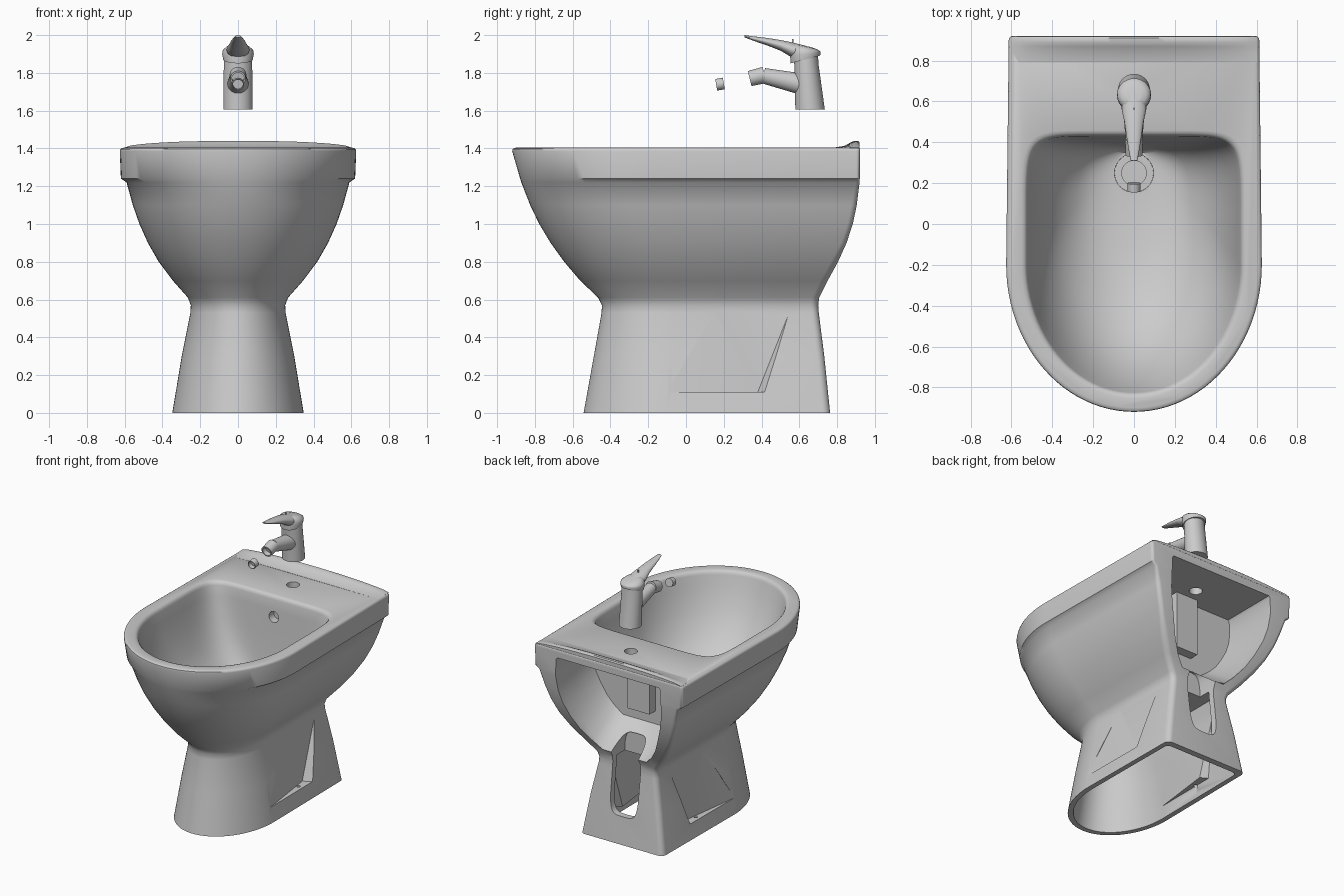
import bpy, bmesh, math
from mathutils import Vector

cube = bpy.data.objects.get("Cube")
if cube:
    bpy.data.objects.remove(cube)

ceramic = bpy.data.materials.new("light_grey_ceramic")
ceramic.use_nodes = True
GREY = (0.6, 0.6, 0.6, 1)
ceramic.diffuse_color = GREY
ceramic.node_tree.nodes["Principled BSDF"].inputs["Base Color"].default_value = GREY


def finish_mesh(name, bm):
    bmesh.ops.recalc_face_normals(bm, faces=bm.faces)
    mesh = bpy.data.meshes.new(name)
    bm.to_mesh(mesh)
    bm.free()
    obj = bpy.data.objects.new(name, mesh)
    bpy.context.collection.objects.link(obj)
    return obj


def loft(name, loops):
    """Closed solid skinned through loops with equal point counts."""
    bm = bmesh.new()
    rings = [[bm.verts.new(p) for p in loop] for loop in loops]
    count = len(rings[0])
    for low, high in zip(rings, rings[1:]):
        for i in range(count):
            j = (i + 1) % count
            bm.faces.new((low[i], low[j], high[j], high[i]))
    bm.faces.new(rings[0])
    bm.faces.new(rings[-1])
    return finish_mesh(name, bm)


def soft(value, power):
    return math.copysign(abs(value) ** power, value)


def turn(sides=40):
    return [math.tau * i / sides for i in range(sides)]


def front_arc(z, width, front, straight):
    """Half ellipse from the left side round the front to the right side."""
    return [(width * math.cos(a), straight - (straight - front) * math.sin(a), z)
            for a in (math.pi * i / 48 for i in range(49))]


def d_ring(z, width, front, straight, back, radius):
    """Plan outline: elliptical front, straight sides, rounded square back."""
    pts = front_arc(z, width, front, straight)
    rear = width * 0.98
    for side in (-1, 1):
        for i in range(7):
            a = math.pi / 2 * (i if side < 0 else 6 - i) / 6
            pts.append((side * (rear - radius + radius * math.cos(a)),
                        back - radius + radius * math.sin(a), z))
    return pts


def bowl_ring(z, width, front, straight, back, power):
    """Plan outline: elliptical front, softly squared and bowed back."""
    pts = front_arc(z, width, front, straight)
    for i in range(1, 48):
        a = math.pi * (1 - i / 48)
        pts.append((width * soft(math.cos(a), power),
                    straight + (back - straight) * soft(math.sin(a), power), z))
    return pts


def rod(name, start, end, r0, r1, sides=40):
    start, end = Vector(start), Vector(end)
    aim = (end - start).to_track_quat("Z", "Y")
    return loft(name, [[c + aim @ Vector((r * math.cos(a), r * math.sin(a), 0))
                        for a in turn(sides)] for c, r in ((start, r0), (end, r1))])


def upright_oval(y, z, width, height, power=1.0):
    return [(width * soft(math.cos(a), power), y, z + height * soft(math.sin(a), power))
            for a in turn()]


def level_oval(y, z, width, depth, slope=0.0):
    """Horizontal ellipse, optionally tilted to rise toward the back."""
    return [(width * math.cos(a), y + depth * math.sin(a), z + slope * depth * math.sin(a))
            for a in turn()]


def cut(target, *cutters):
    for cutter in cutters:
        cutter.hide_render = True
        mod = target.modifiers.new("cut", "BOOLEAN")
        mod.operation, mod.solver, mod.object = "DIFFERENCE", "EXACT", cutter
        graph = bpy.context.evaluated_depsgraph_get()
        mesh = bpy.data.meshes.new_from_object(target.evaluated_get(graph))
        target.modifiers.clear()
        target.data = mesh
        bpy.data.objects.remove(cutter)


def recess(side, grow=0.0):
    """Wedge with a splayed rear wall that hollows the pedestal flank."""
    bm = bmesh.new()
    for y, z, x, splay in ((-0.1 - grow, 0.11 - grow, 0.33, 0), (0.38 + grow, 0.11 - grow, 0.265, 0.2),
                           (0.55 + grow, 0.54, 0.25, 0.2), (0.15 - grow, 0.54, 0.25, 0)):
        bm.verts.new((side * (x - grow), y, z))
        bm.verts.new((side * 0.6, y + splay, z))
    bmesh.ops.convex_hull(bm, input=bm.verts)
    return finish_mesh("recess_cutter", bm)


# Ceramic body: flared pedestal, bowl and stepped rim
body = loft("bidet_body", [d_ring(*level) for level in (
    (0, 0.348, -0.542, -0.07, 0.763, 0.04),
    (0.3, 0.298, -0.488, -0.07, 0.732, 0.04),
    (0.53, 0.252, -0.447, -0.07, 0.703, 0.04),
    (0.57, 0.25, -0.445, -0.07, 0.70, 0.04),
    (0.61, 0.265, -0.465, -0.08, 0.705, 0.04),
    (0.7, 0.345, -0.56, -0.1, 0.75, 0.04),
    (0.8, 0.42, -0.645, -0.12, 0.805, 0.04),
    (0.9, 0.477, -0.717, -0.14, 0.85, 0.03),
    (1.0, 0.522, -0.777, -0.16, 0.883, 0.03),
    (1.1, 0.557, -0.825, -0.18, 0.904, 0.03),
    (1.22, 0.59, -0.872, -0.2, 0.919, 0.02),
    (1.24, 0.62, -0.878, -0.2, 0.92, 0.02),
    (1.385, 0.626, -0.92, -0.2, 0.921, 0.02),
    (1.396, 0.623, -0.918, -0.2, 0.921, 0.02),
    (1.402, 0.614, -0.91, -0.2, 0.92, 0.02),
    (1.404, 0.604, -0.9, -0.2, 0.919, 0.02))])

# Basin hollow, rounder toward the drain
basin = loft("basin_cutter", [bowl_ring(*level) for level in (
    (0.72, 0.11, 0.12, 0.25, 0.36, 1),
    (0.75, 0.2, -0.14, 0.2, 0.375, 0.85),
    (0.8, 0.28, -0.36, 0.1, 0.385, 0.7),
    (0.9, 0.37, -0.53, 0, 0.395, 0.55),
    (1.0, 0.425, -0.64, -0.08, 0.405, 0.43),
    (1.15, 0.477, -0.74, -0.14, 0.415, 0.34),
    (1.3, 0.51, -0.8, -0.18, 0.425, 0.28),
    (1.375, 0.522, -0.825, -0.2, 0.43, 0.25),
    (1.39, 0.527, -0.83, -0.2, 0.435, 0.25),
    (1.4, 0.537, -0.84, -0.2, 0.445, 0.25),
    (1.405, 0.555, -0.857, -0.2, 0.462, 0.25),
    (1.5, 0.555, -0.857, -0.2, 0.462, 0.25))])

# Pedestal interior, leaving wall behind the side recesses
interior = loft("interior_cutter", [d_ring(*level) for level in (
    (-0.1, 0.327, -0.52, -0.07, 0.727, 0.03),
    (0.3, 0.262, -0.45, -0.07, 0.685, 0.03),
    (0.53, 0.217, -0.41, -0.07, 0.657, 0.03),
    (0.6, 0.2, -0.38, -0.07, 0.65, 0.03))])
cut(interior, recess(1, 0.025), recess(-1, 0.025))

# Open service space behind the basin, its floor sloping down to the rear
half = [(0.18, 0.65), (0.25, 0.72), (0.31, 0.8), (0.36, 0.9), (0.4, 1.0),
        (0.425, 1.1), (0.435, 1.2), (0.43, 1.33), (0.42, 1.345)]
outline = half + [(-x, z) for x, z in reversed(half)]
service = loft("service_cutter", [[(x, y, 1.345 - (1.345 - z) * drop) for x, z in outline]
                                  for y, drop in ((0.49, 0.75), (0.72, 1), (1.1, 1))])

pipe_slot = loft("slot_cutter", [upright_oval(y, 0.48, 0.115, 0.28, 0.45) for y in (0.56, 1.1)])

cut(body, basin, interior, service, pipe_slot, recess(1), recess(-1),
    rod("drain_seat", (0, 0.25, 0.705), (0, 0.25, 0.85), 0.095, 0.1),
    rod("drain_hole", (0, 0.25, 0.64), (0, 0.25, 0.8), 0.06, 0.06),
    rod("tap_hole", (0, 0.65, 1.25), (0, 0.65, 1.5), 0.045, 0.045),
    rod("overflow_hole", (0, 0.34, 1.25), (0, 0.56, 1.25), 0.04, 0.04),
    *[rod("bolt_hole", (s * 0.29, 0.3, 0.02), (s * 0.29, 0.3, 0.15), 0.013, 0.013, 16)
      for s in (-1, 1)])
parts = [body]

# Overflow channel on the back of the basin wall
parts.append(loft("overflow_channel", [
    [(x, y, z) for x, y in ((-0.09, 0.48), (0.09, 0.48), (0.09, 0.56), (-0.09, 0.56))]
    for z in (0.92, 1.36)]))

# Raised lip along the rear of the deck
lip_loops = []
for i in range(33):
    t = i / 16 - 1
    rise = 0.036 * math.sqrt(max(0, 1 - t ** 4)) * (1 - 0.35 * t * t) + 0.001
    lip_loops.append([(0.603 * t, y, 1.403 + rise * k) for y, k in (
        (0.919, -0.1), (0.919, 0.8), (0.911, 1), (0.89, 1), (0.87, 0.75),
        (0.84, 0.3), (0.79, 0.07), (0.79, -0.1))])
parts.append(loft("rear_lip", lip_loops))

# Tap: flat-based leaning body under a tilted cap
parts.append(loft("tap_body", [level_oval(0.657, 1.606, 0.078, 0.078),
                               level_oval(0.637, 1.85, 0.075, 0.064),
                               level_oval(0.635, 1.88, 0.073, 0.064, 0.28)]))
parts.append(loft("tap_cap", [level_oval(*s) for s in (
    (0.632, 1.871, 0.078, 0.078, 0.26), (0.632, 1.9, 0.084, 0.081, 0.12),
    (0.632, 1.922, 0.08, 0.079, -0.1), (0.632, 1.938, 0.06, 0.06, -0.2),
    (0.632, 1.943, 0.03, 0.03, -0.22))]))

# Lever handle, tapering forward and up, with its small indicator pin
parts.append(loft("tap_lever", [upright_oval(*s) for s in (
    (0.31, 1.994, 0.016, 0.006), (0.36, 1.981, 0.026, 0.012), (0.43, 1.965, 0.037, 0.02),
    (0.5, 1.946, 0.047, 0.028), (0.56, 1.922, 0.06, 0.04), (0.64, 1.91, 0.06, 0.032))]))
parts.append(rod("indicator_pin", (0, 0.565, 1.95), (0, 0.565, 1.98), 0.005, 0.005, 12))

# Spout, hollow nozzle and the loose aerator ring in front of it
parts.append(rod("spout", (0, 0.63, 1.737), (0, 0.41, 1.785), 0.058, 0.041))
nozzle = rod("nozzle", (0, 0.416, 1.789), (0, 0.337, 1.77), 0.044, 0.041)
cut(nozzle, rod("bore", (0, 0.37, 1.778), (0, 0.3, 1.761), 0.032, 0.032))
ring = rod("aerator_ring", (0, 0.2, 1.744), (0, 0.16, 1.737), 0.031, 0.031)
cut(ring, rod("bore", (0, 0.19, 1.742), (0, 0.12, 1.73), 0.027, 0.027))
parts += [nozzle, ring]

# Colour and shading
for part in parts:
    part.data.materials.clear()
    part.data.materials.append(ceramic)
    bpy.ops.object.select_all(action="DESELECT")
    part.select_set(True)
    bpy.context.view_layer.objects.active = part
    bpy.ops.object.shade_smooth_by_angle(angle=math.radians(42))
